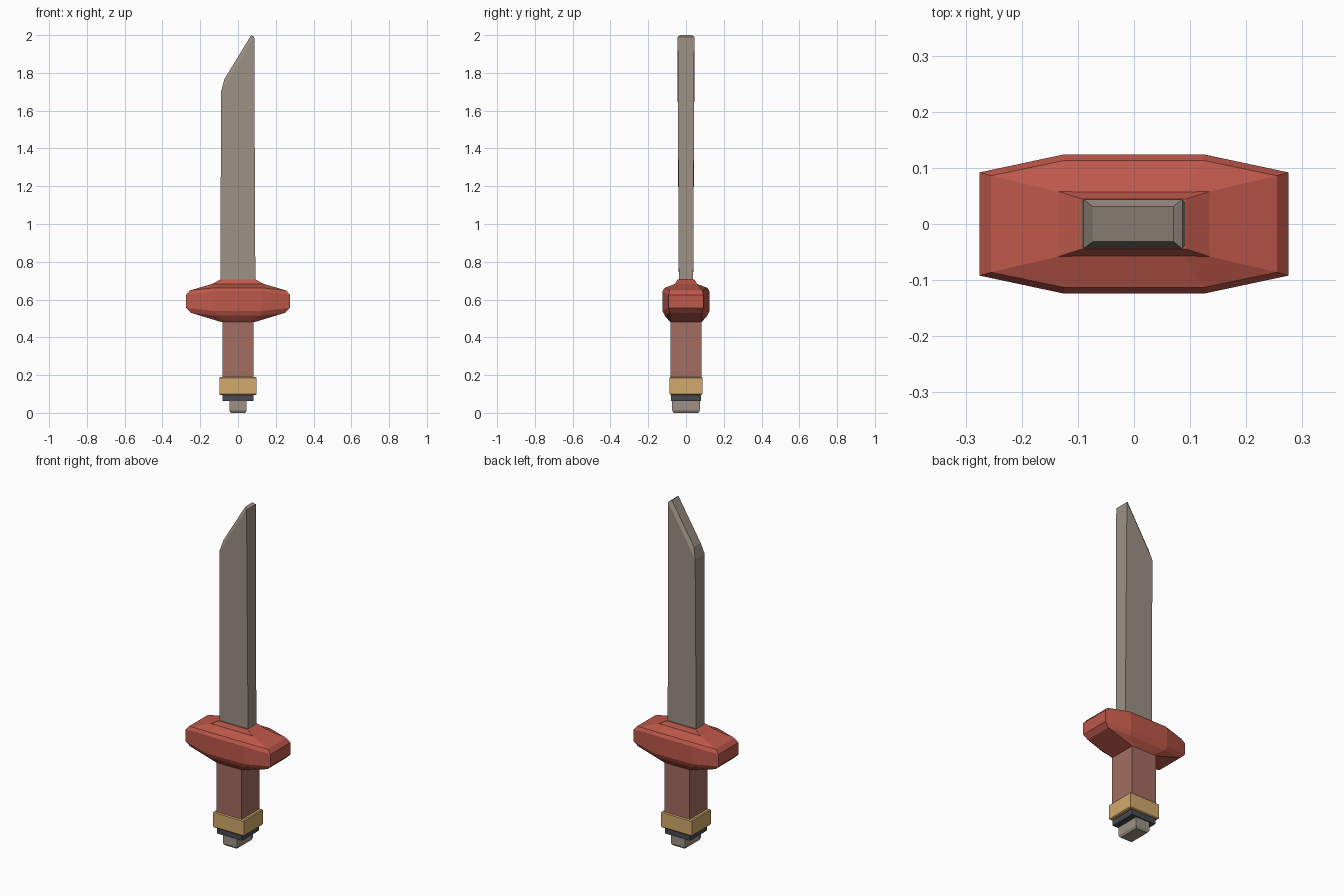
import bpy, bmesh

if "Cube" in bpy.data.objects:
    bpy.data.objects.remove(bpy.data.objects["Cube"])


def material(name, rgb):
    def lin(c):
        c /= 255
        return c / 12.92 if c <= 0.04045 else ((c + 0.055) / 1.055) ** 2.4
    m = bpy.data.materials.new(name)
    m.diffuse_color = (*[lin(c) for c in rgb], 1)
    m.use_nodes = True
    m.node_tree.nodes["Principled BSDF"].inputs["Base Color"].default_value = m.diffuse_color
    return m


STEEL = material("warm steel", (157, 145, 133))
RED = material("red guard", (190, 88, 74))
LEATHER = material("brown red grip", (163, 109, 98))
GOLD = material("gold", (210, 170, 108))
DARK = material("dark iron", (72, 73, 80))


def loft(name, rings, mat):
    """Skin a stack of point rings (counter-clockwise, bottom to top) and cap both ends."""
    bm = bmesh.new()
    vs = [[bm.verts.new(p) for p in r] for r in rings]
    n = len(rings[0])
    for a, b in zip(vs, vs[1:]):
        for i in range(n):
            j = (i + 1) % n
            bm.faces.new((a[i], a[j], b[j], b[i]))
    bm.faces.new(vs[0][::-1])
    bm.faces.new(vs[-1])
    bmesh.ops.recalc_face_normals(bm, faces=bm.faces)
    me = bpy.data.meshes.new(name)
    bm.to_mesh(me)
    bm.free()
    me.materials.append(mat)
    ob = bpy.data.objects.new(name, me)
    bpy.context.collection.objects.link(ob)
    return ob


def rect(x0, x1, y, z0, z1):
    """Rectangle whose height runs from z0 on the left to z1 on the right."""
    return [(x0, -y, z0), (x1, -y, z1), (x1, y, z1), (x0, y, z0)]


def block(name, x, y, levels, mat):
    """Centred block; levels are (height, inset) pairs, giving chamfered edges."""
    return loft(name, [rect(-x + i, x - i, y - i, z, z) for z, i in levels], mat)


def octagon(end, mid):
    """Eight-sided ring from one end corner and one middle corner, mirrored in x and y."""
    (xe, ye, ze), (xm, ym, zm) = end, mid
    half = [(xe, -ye, ze), (xe, ye, ze), (xm, ym, zm), (-xm, ym, zm)]
    return half + [(-x, -y, z) for x, y, z in half]


# Blade with slanted, chamfered tip
loft("blade", [
    rect(-0.093, 0.092, 0.038, 0.68, 0.68),
    rect(-0.090, 0.086, 0.044, 1.70, 1.99),
    rect(-0.073, 0.070, 0.031, 1.765, 2.0),
], STEEL)

# Cross guard
loft("guard", [
    octagon((0.085, 0.083, 0.48), (0.06, 0.083, 0.48)),
    octagon((0.250, 0.085, 0.53), (0.12, 0.113, 0.515)),
    octagon((0.275, 0.092, 0.555), (0.125, 0.124, 0.54)),
    octagon((0.275, 0.092, 0.625), (0.125, 0.124, 0.645)),
    octagon((0.255, 0.086, 0.648), (0.125, 0.113, 0.662)),
    octagon((0.135, 0.058, 0.683), (0.09, 0.057, 0.683)),
    octagon((0.094, 0.045, 0.706), (0.06, 0.045, 0.706)),
], RED)

# Grip, collar and pommel
block("grip", 0.082, 0.083, [(0.18, 0), (0.49, 0)], LEATHER)
block("gold_collar", 0.099, 0.088,
      [(0.096, 0.005), (0.101, 0), (0.185, 0), (0.190, 0.005)], GOLD)
block("iron_washer", 0.081, 0.079, [(0.063, 0), (0.098, 0)], DARK)
block("pommel", 0.046, 0.073, [(0, 0.008), (0.012, 0), (0.064, 0)], STEEL)
